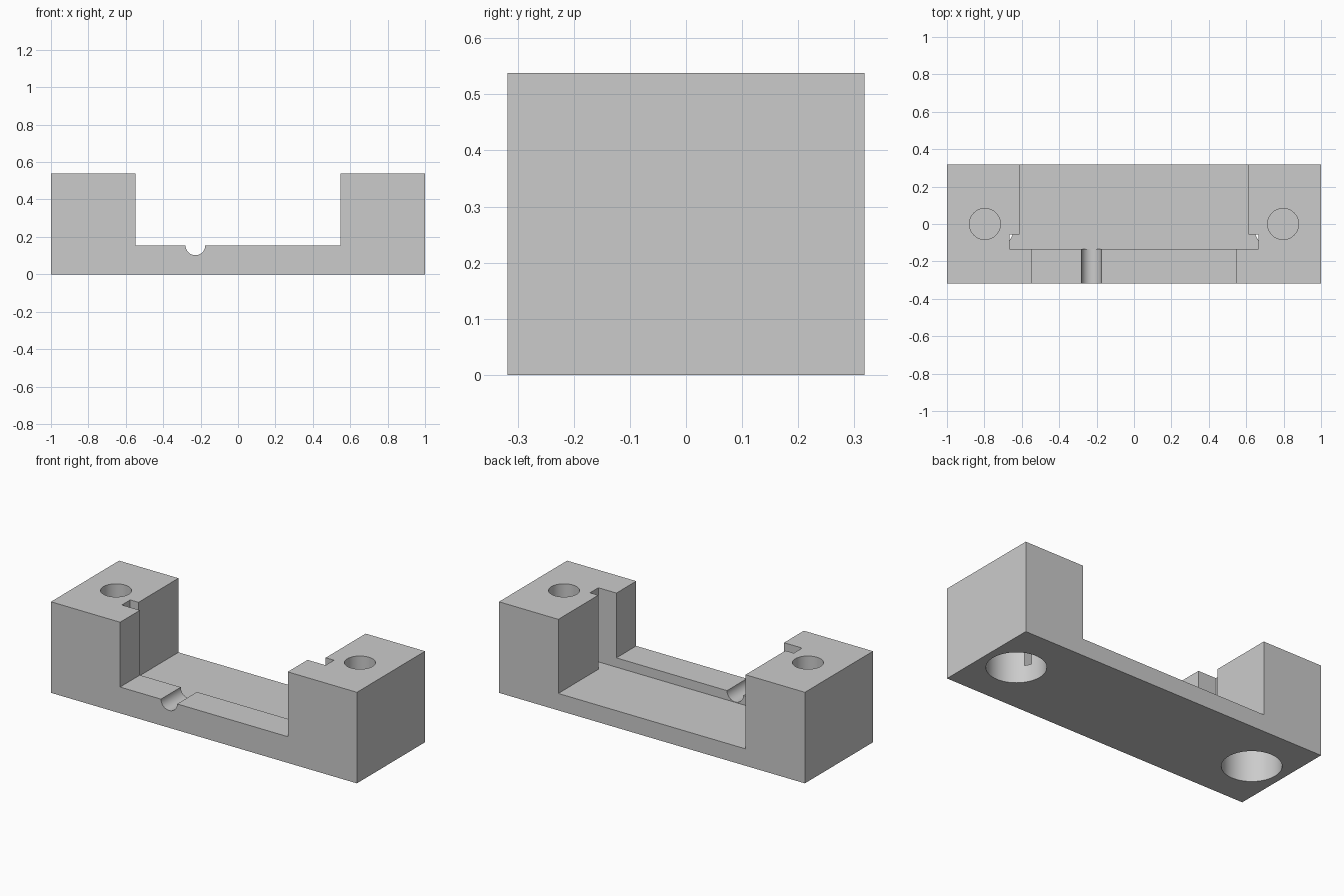
import bpy
import bmesh
import math

if "Cube" in bpy.data.objects:
    bpy.data.objects.remove(bpy.data.objects["Cube"], do_unlink=True)

# Main sizes
HALF_X, HALF_Y, HEIGHT = 1.0, 0.318, 0.538
OPENING, LEDGE_Z = 0.548, 0.155
CHANNEL, SLOT, FLOOR_Z = 0.612, 0.666, 0.10
LEDGE_BACK, SLOT_BACK = -0.133, -0.055
GROOVE_X, GROOVE_R = -0.228, 0.053
HOLE_X = 0.797

grey = bpy.data.materials.new("plain grey")
grey.use_nodes = True
colour = (0.6, 0.6, 0.6, 1)
grey.diffuse_color = colour
grey.node_tree.nodes["Principled BSDF"].inputs["Base Color"].default_value = colour


def prism(name, outline, sweep):
    """Extrude a closed outline of 3D points along a vector."""
    bm = bmesh.new()
    face = bm.faces.new([bm.verts.new(p) for p in outline])
    result = bmesh.ops.extrude_face_region(bm, geom=[face], use_keep_orig=True)
    moved = [v for v in result["geom"] if isinstance(v, bmesh.types.BMVert)]
    bmesh.ops.translate(bm, verts=moved, vec=sweep)
    bmesh.ops.recalc_face_normals(bm, faces=bm.faces)
    mesh = bpy.data.meshes.new(name)
    bm.to_mesh(mesh)
    bm.free()
    obj = bpy.data.objects.new(name, mesh)
    bpy.context.collection.objects.link(obj)
    mesh.materials.append(grey)
    return obj


def bore(name, x, radius, z0, z1):
    ring = [2 * math.pi * i / 64 for i in range(64)]
    outline = [(x + radius * math.cos(a), radius * math.sin(a), z0) for a in ring]
    return prism(name, outline, (0, 0, z1 - z0))


def cut(target, cutter):
    cutter.hide_render = True
    mod = target.modifiers.new("cut", 'BOOLEAN')
    mod.operation = 'DIFFERENCE'
    mod.solver = 'EXACT'
    mod.object = cutter
    bpy.context.view_layer.objects.active = target
    bpy.ops.object.modifier_apply(modifier=mod.name)
    bpy.data.objects.remove(cutter, do_unlink=True)


# Body: U-shaped front profile with a round groove in the ledge
groove = [math.pi + math.pi * i / 24 for i in range(25)]
profile = [(-HALF_X, 0), (-HALF_X, HEIGHT), (-OPENING, HEIGHT), (-OPENING, LEDGE_Z)]
profile += [(GROOVE_X + GROOVE_R * math.cos(a), LEDGE_Z + GROOVE_R * math.sin(a))
            for a in groove]
profile += [(OPENING, LEDGE_Z), (OPENING, HEIGHT), (HALF_X, HEIGHT), (HALF_X, 0)]
body = prism("bracket_body", [(x, -HALF_Y, z) for x, z in profile], (0, 2 * HALF_Y, 0))

# Rear channel with a side slot at each end, as one plan outline
half = [(SLOT, LEDGE_BACK), (SLOT, SLOT_BACK), (CHANNEL, SLOT_BACK), (CHANNEL, 0.5)]
plan = half + [(-x, y) for x, y in reversed(half)]
cut(body, prism("channel_cutter", [(x, y, FLOOR_Z) for x, y in plan], (0, 0, 1)))

# Blind holes: small from the top, wide from the bottom
for side in (-1, 1):
    cut(body, bore("top_hole_cutter", side * HOLE_X, 0.083, 0.38, 0.7))
    cut(body, bore("bottom_hole_cutter", side * HOLE_X, 0.158, -0.2, 0.27))

# Smooth the round walls, keep the corners sharp
bpy.ops.object.select_all(action='DESELECT')
body.select_set(True)
bpy.context.view_layer.objects.active = body
bpy.ops.object.shade_smooth_by_angle(angle=math.radians(30))
